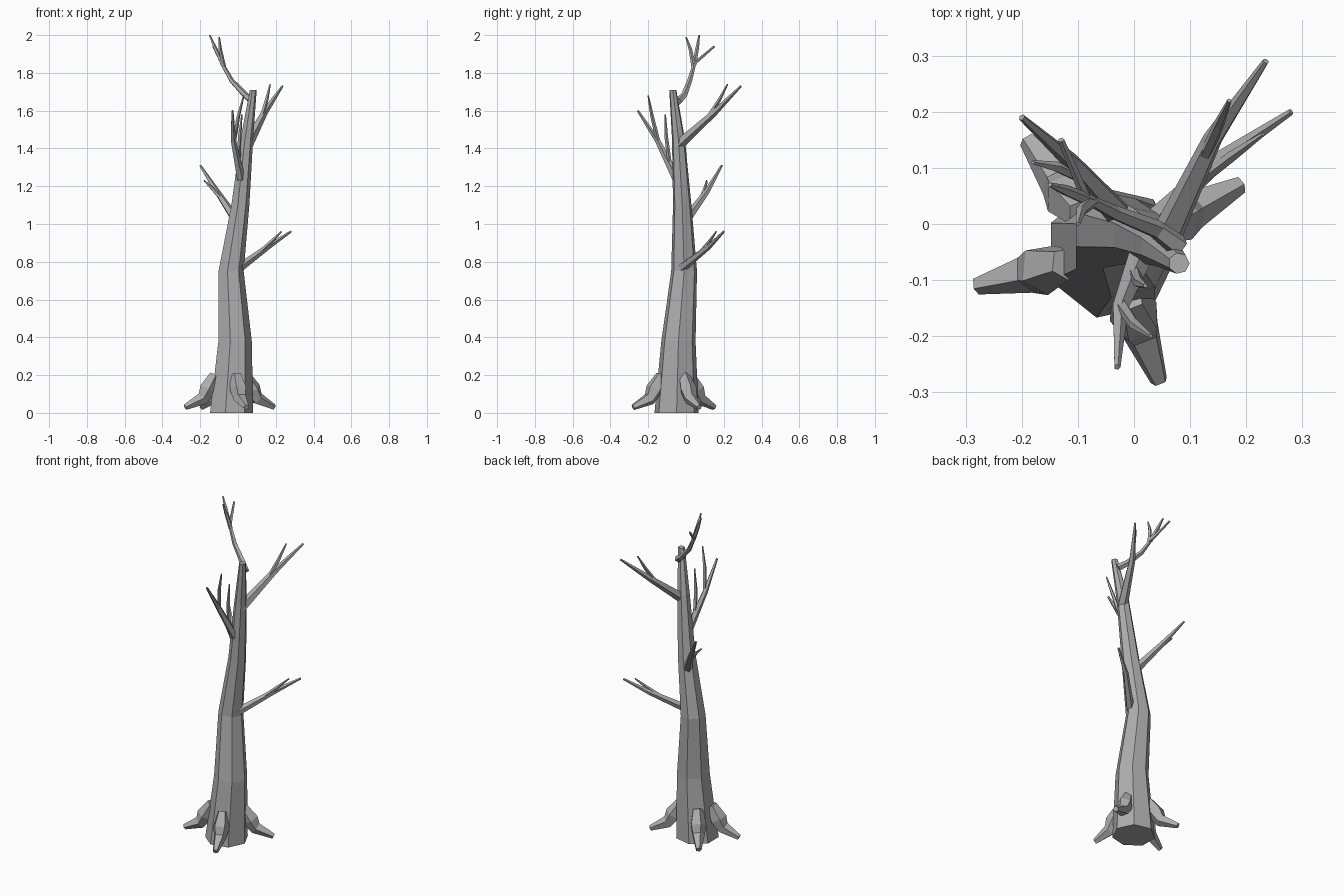
import bpy, math
from mathutils import Vector

cube = bpy.data.objects.get("Cube")
if cube:
    bpy.data.objects.remove(cube, do_unlink=True)

bark = bpy.data.materials.new("grey_bark")
bark.use_nodes = True
bark.diffuse_color = (0.42, 0.42, 0.42, 1)
bark.node_tree.nodes["Principled BSDF"].inputs["Base Color"].default_value = bark.diffuse_color

UP = Vector((0, 0, 1))


def tube(name, centers, radii, sides=5, level=False):
    """Faceted tapering limb with one ring of vertices per center."""
    verts, faces = [], []
    last = len(centers) - 1
    for i, (center, radius) in enumerate(zip(centers, radii)):
        along = centers[min(i + 1, last)] - centers[max(i - 1, 0)]
        turn = UP.rotation_difference(UP if level else along.normalized())
        for k in range(sides):
            angle = math.tau * k / sides
            spoke = Vector((math.cos(angle), math.sin(angle), 0)) * radius
            verts.append(center + turn @ spoke)
    for ring in range(last):
        low, high = ring * sides, (ring + 1) * sides
        for k in range(sides):
            n = (k + 1) % sides
            faces.append((low + k, low + n, high + n, high + k))
    faces.append(tuple(reversed(range(sides))))
    faces.append(tuple(range(last * sides, (last + 1) * sides)))
    mesh = bpy.data.meshes.new(name)
    mesh.from_pydata(verts, [], faces)
    mesh.materials.append(bark)
    obj = bpy.data.objects.new(name, mesh)
    bpy.context.collection.objects.link(obj)


def branch(name, thickness, *points):
    """Main limb that tapers evenly to a blunt tip; returns its centers."""
    centers = [Vector(p) for p in points]
    steps = len(centers) - 1
    blunt = 0.006
    radii = [thickness + (blunt - thickness) * i / steps for i in range(steps + 1)]
    tube(name, centers, radii)
    return centers


def twig(name, parent, joint, tip):
    """Thin shoot leaving the parent limb at a joint counted in segments."""
    segment = int(joint)
    start = parent[segment].lerp(parent[segment + 1], joint - segment)
    tip = Vector(tip)
    # The shoot follows the parent's direction a little before turning away
    heading = (parent[segment + 1] - parent[segment]).normalized()
    middle = start.lerp(tip, 0.5) + heading * 0.015
    tube(name, [start, middle, tip], [0.012, 0.01, 0.004])


def root(name, x, y):
    """Root that drops steeply out of the trunk, then runs along the ground."""
    core = Vector((-0.04, -0.05, 0))
    tip = Vector((x, y, 0.03))
    outward = Vector((x, y, 0)) - core
    top = core + outward.normalized() * 0.085 + UP * 0.2
    knee = core + outward * 0.62 + UP * 0.075
    tube(name, [top, top.lerp(knee, 0.6), knee, tip], [0.03, 0.047, 0.036, 0.016])


# Leaning seven-sided trunk
trunk_centers = [Vector(p) for p in (
    (-0.04, -0.05, 0), (-0.02, -0.04, 0.38), (-0.04, -0.01, 0.75),
    (0.01, -0.02, 1.1), (0.045, -0.04, 1.45), (0.08, -0.07, 1.71))]
tube("trunk", trunk_centers, [0.12, 0.093, 0.07, 0.05, 0.035, 0.019], sides=7, level=True)

# Roots
root("root_right", -0.28, -0.11)
root("root_left", 0.19, 0.07)
root("root_front", 0.045, -0.28)
root("root_back", -0.19, 0.15)

# Low branch on the left
low = branch("low_branch", 0.024, (0.01, -0.02, 0.77), (0.16, 0.12, 0.88), (0.28, 0.2, 0.96))
twig("low_twig", low, 0.6, (0.23, 0.16, 0.96))

# High branch reaching back and left
high = branch("high_branch", 0.03, (0.05, -0.04, 1.42), (0.14, 0.15, 1.59), (0.235, 0.29, 1.73))
twig("high_twig", high, 0.8, (0.17, 0.22, 1.74))

# Crooked branch at the top of the trunk
crown = branch("top_branch", 0.021, (0.08, -0.04, 1.65), (0.04, -0.01, 1.68),
               (-0.035, 0.02, 1.76), (-0.085, 0.045, 1.85), (-0.13, 0.15, 1.94))
twig("top_twig_back", crown, 2.9, (-0.15, 0.07, 2))
twig("top_twig_front", crown, 2.8, (-0.1, 0, 1.99))

# Front branch
front = branch("front_branch", 0.024, (0.015, -0.05, 1.24), (-0.025, -0.15, 1.44), (-0.03, -0.255, 1.6))
twig("front_twig_long", front, 0.95, (0.03, -0.2, 1.68))
twig("front_twig_short", front, 0.35, (0.02, -0.11, 1.58))

# Side branch reaching back and right
side = branch("side_branch", 0.026, (-0.01, 0, 1.02), (-0.11, 0.11, 1.17), (-0.2, 0.19, 1.31))
twig("side_twig", side, 0.7, (-0.18, 0.11, 1.23))
